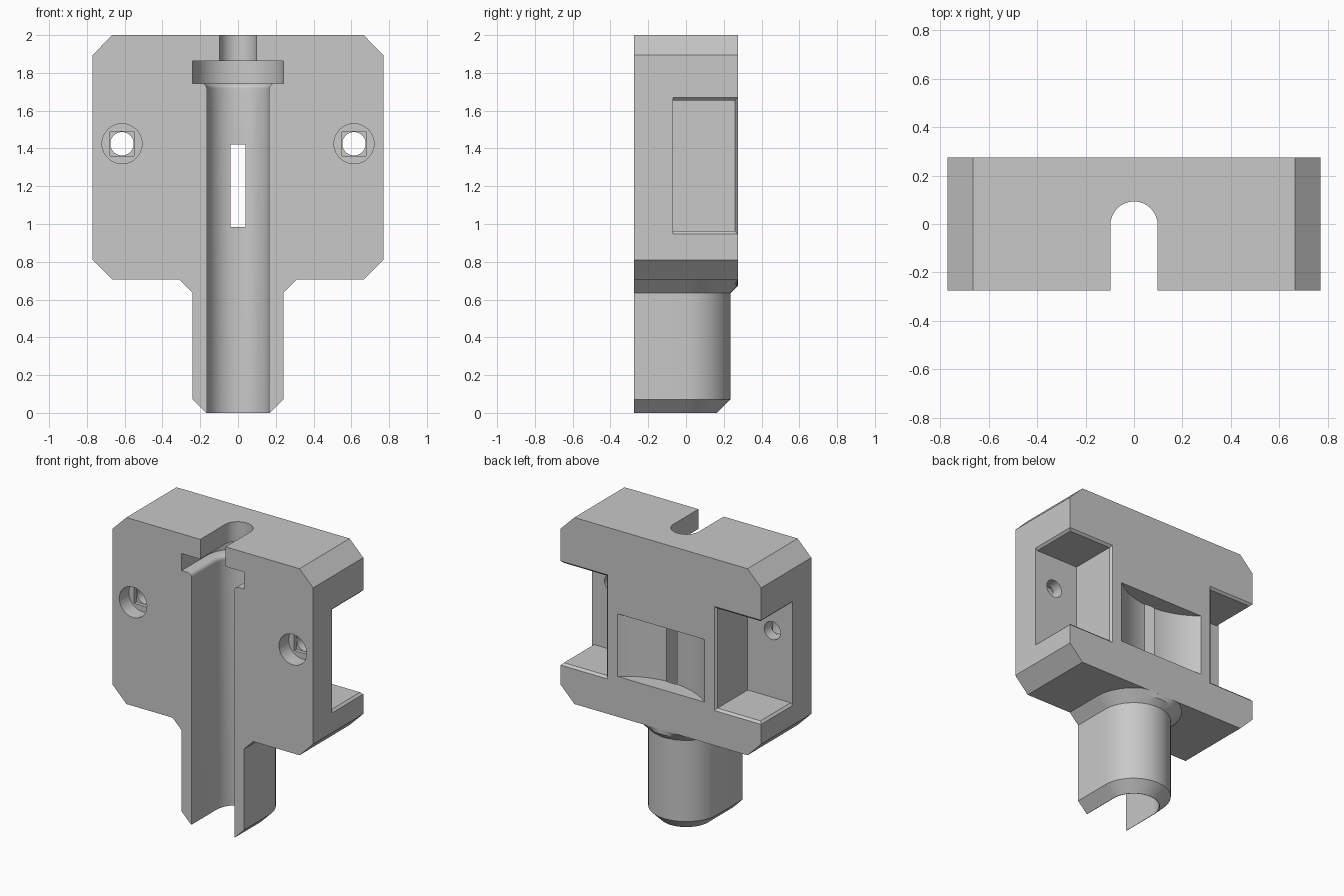
import bpy, bmesh, math
from mathutils import Vector

if "Cube" in bpy.data.objects:
    bpy.data.objects.remove(bpy.data.objects["Cube"], do_unlink=True)

AXIS_Y = -0.004      # y of the vertical bore axis
BACK = 0.275         # half depth of the block
Z_HOLE = 1.425       # height of the bolt holes

grey = bpy.data.materials.new("plain grey")
grey.use_nodes = True
grey.diffuse_color = (0.58, 0.58, 0.58, 1)
grey.node_tree.nodes["Principled BSDF"].inputs["Base Color"].default_value = (0.58, 0.58, 0.58, 1)


def loft(name, rings):
    """Closed solid skinned through rings that share one point count."""
    bm = bmesh.new()
    loops = [[bm.verts.new(p) for p in ring] for ring in rings]
    n = len(loops[0])
    for a, b in zip(loops, loops[1:]):
        for i in range(n):
            j = (i + 1) % n
            bm.faces.new((a[i], a[j], b[j], b[i]))
    bm.faces.new(loops[0])
    bm.faces.new(loops[-1])
    bmesh.ops.recalc_face_normals(bm, faces=bm.faces)
    mesh = bpy.data.meshes.new(name)
    bm.to_mesh(mesh)
    bm.free()
    mesh.materials.append(grey)
    ob = bpy.data.objects.new(name, mesh)
    bpy.context.collection.objects.link(ob)
    return ob


def u_ring(r, z, front, clamp=9.0, n=32):
    """U outline: half circle at the back, straight sides to the front."""
    arc = [(r * math.cos(math.pi * i / n),
            min(AXIS_Y + r * math.sin(math.pi * i / n), clamp), z) for i in range(n + 1)]
    return [(r, front, z)] + arc + [(-r, front, z)]


def box(name, x0, x1, y0, y1, z0, z1):
    return loft(name, [[(x0, y, z0), (x1, y, z0), (x1, y, z1), (x0, y, z1)] for y in (y0, y1)])


def cylinder_y(name, x, z, r, y0, y1, n=40):
    return loft(name, [[(x + r * math.cos(2 * math.pi * i / n), y,
                         z + r * math.sin(2 * math.pi * i / n)) for i in range(n)]
                       for y in (y0, y1)])


def boolean(target, tool, operation):
    tool.hide_render = True
    mod = target.modifiers.new(tool.name, 'BOOLEAN')
    mod.operation = operation
    mod.solver = 'EXACT'
    mod.object = tool
    bpy.context.view_layer.update()
    result = bpy.data.meshes.new_from_object(
        target.evaluated_get(bpy.context.evaluated_depsgraph_get()))
    target.modifiers.clear()
    target.data = result
    bpy.data.objects.remove(tool, do_unlink=True)


# Block with chamfered corners
outline = [(-0.665, 0.705), (0.665, 0.705), (0.77, 0.81), (0.77, 1.895),
           (0.665, 2.0), (-0.665, 2.0), (-0.77, 1.895), (-0.77, 0.81)]
body = loft("mould_half_body", [[(x, y, z) for x, z in outline] for y in (-BACK, BACK)])

# Stem with chamfered foot and flared top
stem_levels = [(0.168, 0.0), (0.24, 0.072), (0.24, 0.635), (0.278, 0.673),
               (0.31, 0.705), (0.31, 0.78)]
boolean(body, loft("stem", [u_ring(r, z, -BACK, BACK - 0.0002) for r, z in stem_levels]), 'UNION')

# Stepped bore: long channel with rounded lip, collar seat, narrow neck
bore = [(0.165, -0.1), (0.165, 1.715)]
for i in range(1, 7):
    t = math.pi / 2 * i / 6
    bore.append((0.165 + 0.03 * (1 - math.cos(t)), 1.715 + 0.03 * math.sin(t)))
bore += [(0.24, 1.745), (0.24, 1.863), (0.097, 1.863), (0.097, 2.1)]
boolean(body, loft("bore", [u_ring(r, z, -0.6) for r, z in bore]), 'DIFFERENCE')

# Shallow curved recess in the back, breaking through into the channel
floor_y, half = 0.1546, 0.335
sag = BACK - floor_y
R = (half ** 2 + sag ** 2) / (2 * sag)
recess = [[(R * math.cos(2 * math.pi * i / 128), floor_y + R + R * math.sin(2 * math.pi * i / 128), z)
           for i in range(128)] for z in (0.985, 1.42)]
boolean(body, loft("back_recess", recess), 'DIFFERENCE')

# Side pockets with eased edges, and bolt holes
X_IN, Z0, Z1, E = 0.425, 0.962, 1.655, 0.015


def grown(k):
    return X_IN - k, Z0 - k, Z1 + k


for s in (-1, 1):
    boolean(body, box("pocket", s * X_IN, s * 0.9, -0.07, 0.4, Z0, Z1), 'DIFFERENCE')
    # Eased edge on the back opening
    rings = []
    for k, y in ((-0.005, BACK - E - 0.005), (E + 0.005, BACK + 0.005)):
        x, lo, hi = grown(k)
        rings.append([(s * x, y, lo), (s * 0.9, y, lo), (s * 0.9, y, hi), (s * x, y, hi)])
    boolean(body, loft("back_ease", rings), 'DIFFERENCE')
    # Eased edge on the side opening
    rings = []
    for k, x in ((-0.005, 0.77 - E - 0.005), (E + 0.005, 0.775)):
        _, lo, hi = grown(k)
        rings.append([(s * x, -0.07, lo), (s * x, 0.4, lo), (s * x, 0.4, hi), (s * x, -0.07, hi)])
    boolean(body, loft("side_ease", rings), 'DIFFERENCE')
    # Counterbore, square step and through hole
    hx = s * 0.614
    boolean(body, cylinder_y("counterbore", hx, Z_HOLE, 0.106, -0.4, -0.17), 'DIFFERENCE')
    boolean(body, box("square_step", hx - 0.064, hx + 0.064, -0.2, -0.145,
                      Z_HOLE - 0.064, Z_HOLE + 0.064), 'DIFFERENCE')
    boolean(body, cylinder_y("bolt_hole", hx, Z_HOLE, 0.062, -0.2, 0.0), 'DIFFERENCE')

# Smooth round faces, keep edges sharp
for ob in bpy.context.selected_objects:
    ob.select_set(False)
body.select_set(True)
bpy.context.view_layer.objects.active = body
bpy.ops.object.shade_smooth_by_angle(angle=math.radians(20))
